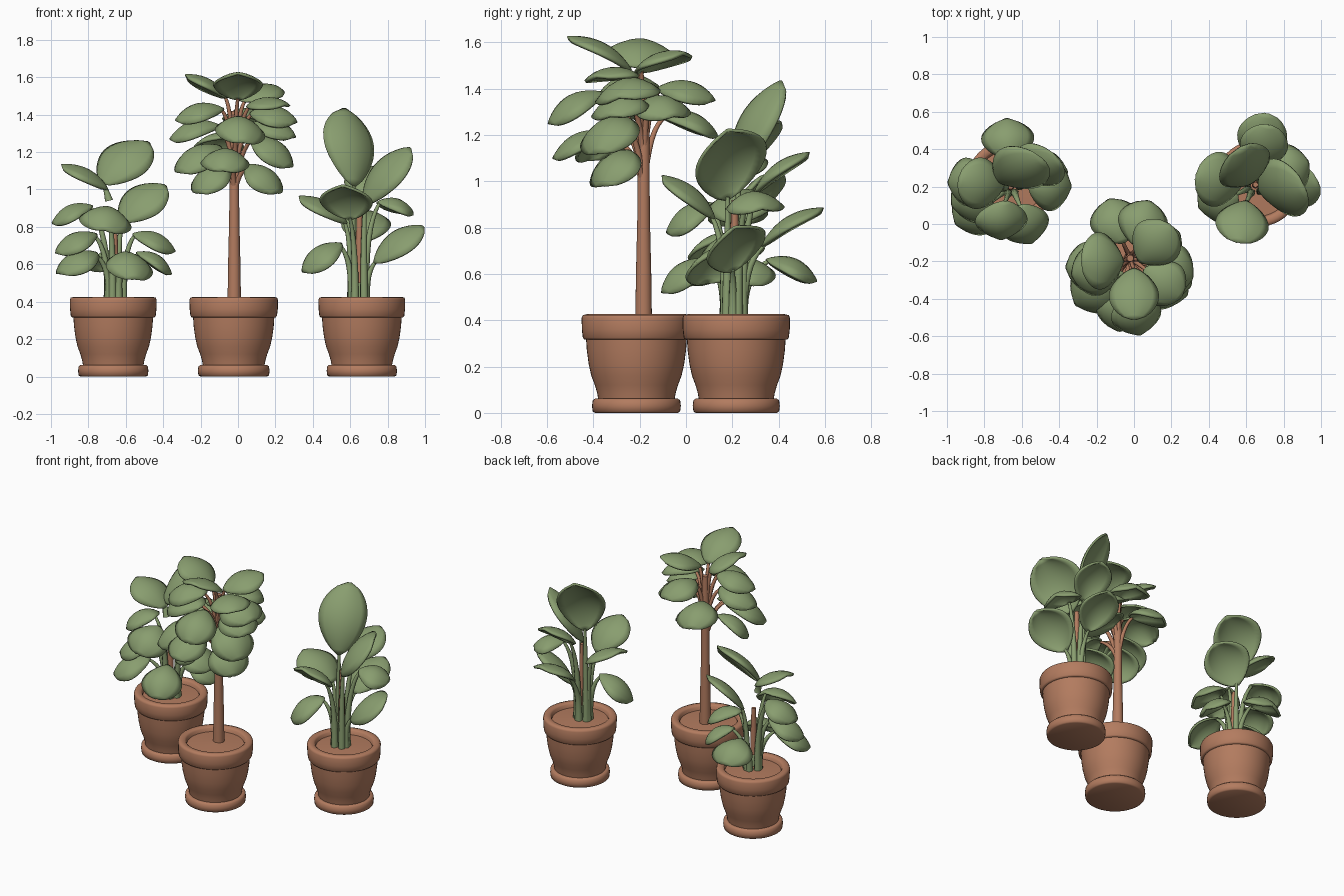
import bpy, bmesh, math
from mathutils import Vector

if "Cube" in bpy.data.objects:
    bpy.data.objects.remove(bpy.data.objects["Cube"])


def material(name, rgb):
    m = bpy.data.materials.new(name)
    m.diffuse_color = (*rgb, 1)
    m.use_nodes = True
    m.node_tree.nodes["Principled BSDF"].inputs["Base Color"].default_value = m.diffuse_color
    return m


TERRACOTTA = material("terracotta", (0.45, 0.20, 0.115))
GREEN = material("leaf_green", (0.25, 0.34, 0.16))


def finish(name, bm, mat, angle=40):
    me = bpy.data.meshes.new(name)
    bmesh.ops.recalc_face_normals(bm, faces=bm.faces)
    bm.to_mesh(me)
    bm.free()
    ob = bpy.data.objects.new(name, me)
    bpy.context.collection.objects.link(ob)
    me.materials.append(mat)
    bpy.ops.object.select_all(action='DESELECT')
    ob.select_set(True)
    bpy.context.view_layer.objects.active = ob
    bpy.ops.object.shade_smooth_by_angle(angle=math.radians(angle))
    return ob


def lathe(name, centre, profile, mat, n=48):
    bm = bmesh.new()
    rings = []
    for r, z in profile:
        rings.append([bm.verts.new((centre[0] + r * math.cos(2 * math.pi * i / n),
                                    centre[1] + r * math.sin(2 * math.pi * i / n), z))
                      for i in range(n)])
    for a, b in zip(rings, rings[1:]):
        for i in range(n):
            j = (i + 1) % n
            bm.faces.new((a[i], a[j], b[j], b[i]))
    bm.faces.new(rings[0][::-1])
    bm.faces.new(rings[-1])
    return finish(name, bm, mat, 60)


def bezier(a, b, c, t):
    return a * (1 - t) ** 2 + b * 2 * t * (1 - t) + c * t * t


def add_tube(bm, a, b, c, r0, r1, n=8, steps=8):
    rings = []
    for k in range(steps + 1):
        t = k / steps
        p = bezier(a, b, c, t)
        d = ((b - a) * (1 - t) + (c - b) * t).normalized()
        u = d.cross(Vector((0.31, 0.95, 0.05))).normalized()
        v = d.cross(u)
        r = r0 + (r1 - r0) * t
        rings.append([bm.verts.new(p + (u * math.cos(2 * math.pi * i / n)
                                        + v * math.sin(2 * math.pi * i / n)) * r)
                      for i in range(n)])
    for p, q in zip(rings, rings[1:]):
        for i in range(n):
            j = (i + 1) % n
            bm.faces.new((p[i], p[j], q[j], q[i]))
    bm.faces.new(rings[0][::-1])
    bm.faces.new(rings[-1])


def add_leaf(bm, base, tip, width, roll, rows=14, cols=8):
    # arched spoon-shaped blade, edges curl down; positive roll faces its right
    d = (tip - base).normalized()
    droops = d.z < 0
    bow, cup = (0.42, 0.52) if droops else (0.3, 0.36)
    if droops:
        width *= 1.1
    flat = d.cross(Vector((0, 0, 1))).normalized()
    rise = flat.cross(d)
    a = math.radians(roll)
    side = flat * math.cos(a) - rise * math.sin(a)
    up = rise * math.cos(a) + flat * math.sin(a)
    mid = (base + tip) / 2 + (rise * 0.6 + up * 0.4) * bow * (tip - base).length
    grid = []
    for k in range(rows + 1):
        t = k / rows
        s = max(math.sin(math.pi * t ** 1.15), 0.0) ** 0.58
        w = max(0.5 * width * s, 0.008)
        c = bezier(base, mid, tip, t)
        row = []
        for i in range(cols + 1):
            u = 2 * i / cols - 1
            row.append(bm.verts.new(c + side * u * w - up * cup * w * u * u))
        grid.append(row)
    for a, b in zip(grid, grid[1:]):
        for i in range(cols):
            bm.faces.new((a[i], a[i + 1], b[i + 1], b[i]))


def plant(name, leaves, stalk_mat, stalk_start, radius):
    blades, stalks = bmesh.new(), bmesh.new()
    for bx, by, bz, tx, ty, tz, w, roll in leaves:
        base, tip = Vector((bx, by, bz)), Vector((tx, ty, tz))
        add_leaf(blades, base, tip, w, roll)
        start, ctrl = stalk_start(base)
        add_tube(stalks, start, ctrl, base + (tip - base) * 0.04, radius, 0.009)
    ob = finish(name + "_leaves", blades, GREEN, 80)
    mod = ob.modifiers.new("thickness", 'SOLIDIFY')
    mod.thickness = 0.014
    mod.offset = 0
    finish(name + "_stalks", stalks, stalk_mat, 60)


# pots with saucer and soil
def pot(name, c, s):
    lathe(name + "_saucer", c, [(0.175 * s, 0), (0.185 * s, 0.006), (0.188 * s, 0.03),
                                (0.185 * s, 0.054), (0.175 * s, 0.062), (0.16 * s, 0.062)],
          TERRACOTTA)
    lathe(name + "_pot", c, [(0.16 * s, 0.05), (0.166 * s, 0.085), (0.176 * s, 0.12),
                             (0.191 * s, 0.16), (0.202 * s, 0.21), (0.210 * s, 0.27),
                             (0.213 * s, 0.316), (0.221 * s, 0.317), (0.227 * s, 0.325),
                             (0.231 * s, 0.36), (0.232 * s, 0.41), (0.227 * s, 0.422),
                             (0.21 * s, 0.426), (0.19 * s, 0.424), (0.182 * s, 0.416),
                             (0.176 * s, 0.395), (0.02, 0.405)], TERRACOTTA)


LEFT, MID, RIGHT = (-0.667, 0.217), (-0.023, -0.214), (0.662, 0.217)
pot("left", LEFT, 1.0)
pot("middle", MID, 1.02)
pot("right", RIGHT, 1.0)

# middle tree
trunk = (-0.02, -0.183)
lathe("middle_trunk", trunk, [(0.036, 0.39), (0.033, 0.6), (0.027, 0.85), (0.026, 1.02),
                              (0.026, 1.2), (0.018, 1.42)], TERRACOTTA, 20)


def mid_start(b):
    z = 0.98 if b.z < 1.3 else 1.08
    return (Vector((*trunk, z)),
            Vector((trunk[0] * 0.7 + b.x * 0.3, trunk[1] * 0.7 + b.y * 0.3, b.z * 0.85 + z * 0.15)))


plant("middle", [
    (0, -.24, 1.48, 0, -.51, 1.62, .26, 0),
    (-.06, -.2, 1.49, -.28, -.19, 1.61, .30, 5),
    (.03, -.2, 1.47, .2, -.01, 1.55, .27, 5),
    (.06, -.24, 1.45, .25, -.39, 1.45, .25, 5),
    (.07, -.22, 1.41, .31, -.29, 1.36, .26, 8),
    (0, -.36, 1.38, .03, -.59, 1.25, .24, -6),
    (-.05, -.33, 1.20, -.08, -.57, 1.10, .23, -5),
    (.08, -.28, 1.28, .28, -.38, 1.12, .25, 6),
    (.06, -.25, 1.13, .21, -.36, 0.98, .23, 5),
    (-.1, -.24, 1.34, -.36, -.23, 1.27, .24, -8),
    (-.08, -.24, 1.43, -.33, -.27, 1.37, .24, -8),
    (-.1, -.27, 1.23, -.31, -.43, 1.09, .25, -6),
    (-.07, -.25, 1.13, -.21, -.38, 0.98, .22, -6),
    (.02, -.12, 1.40, .08, .12, 1.35, .24, 5),
    (-.06, -.1, 1.28, -.13, .13, 1.20, .24, 5),
    (.07, -.16, 1.35, .24, -.05, 1.28, .23, 6),
    (.08, -.24, 1.35, .30, -.33, 1.28, .23, 6),
], TERRACOTTA, mid_start, 0.016)


# bushy side plants: stalks rise from the soil
def bush_start(cx, cy):
    def start(b):
        d = Vector((b.x - cx, b.y - cy, 0))
        if cx < 0 and b.z > 0.97:          # upper pair hangs on a short stub
            return Vector((-.69, .2, .94)), Vector((-.7, .2, .98))
        if d.length > 0.001:
            d.normalize()
        return (Vector((cx, cy, 0.395)) + d * 0.042,
                Vector((cx, cy, 0.4 + 0.75 * (b.z - 0.4))) + d * 0.035)
    return start


lathe("left_stem", (-.66, .2), [(.02, .5), (.02, .65), (.014, .82)], TERRACOTTA, 16)
plant("left", [
    (-.73, .23, 1.03, -.48, .34, 1.25, .31, 32),
    (-.70, .2, 1.00, -.94, .23, 1.13, .27, -3),
    (-.63, .27, .83, -.39, .33, 1.02, .29, 32),
    (-.69, .12, .90, -.71, -.08, .78, .25, -12),
    (-.78, .22, .91, -.99, .22, .82, .23, -6),
    (-.76, .17, .76, -.97, .1, .66, .24, -6),
    (-.76, .12, .66, -.95, .0, .55, .24, -6),
    (-.61, .1, .66, -.55, -.1, .52, .23, -4),
    (-.56, .2, .76, -.34, .2, .67, .24, 6),
    (-.54, .25, .66, -.36, .28, .55, .21, 4),
    (-.67, .35, .66, -.68, .56, .57, .25, 0),
], GREEN, bush_start(-.655, .205), 0.023)

lathe("right_stem", (.65, .21), [(.02, .5), (.02, .7), (.014, .92)], TERRACOTTA, 16)
plant("right", [
    (.62, .22, 1.02, .57, .41, 1.43, .30, 15),
    (.67, .18, .92, .92, .18, 1.22, .34, 27),
    (.60, .12, .84, .56, -.1, 1.02, .28, 0),
    (.58, .22, .82, .33, .25, .96, .29, -5),
    (.55, .16, .71, .35, .09, .56, .25, -8),
    (.73, .2, .61, .99, .21, .80, .28, 26),
    (.75, .26, .93, .93, .33, .88, .23, 5),
    (.67, .3, .95, .72, .53, 1.12, .25, 4),
    (.66, .33, .72, .71, .59, .88, .26, 4),
], GREEN, bush_start(.645, .205), 0.023)
